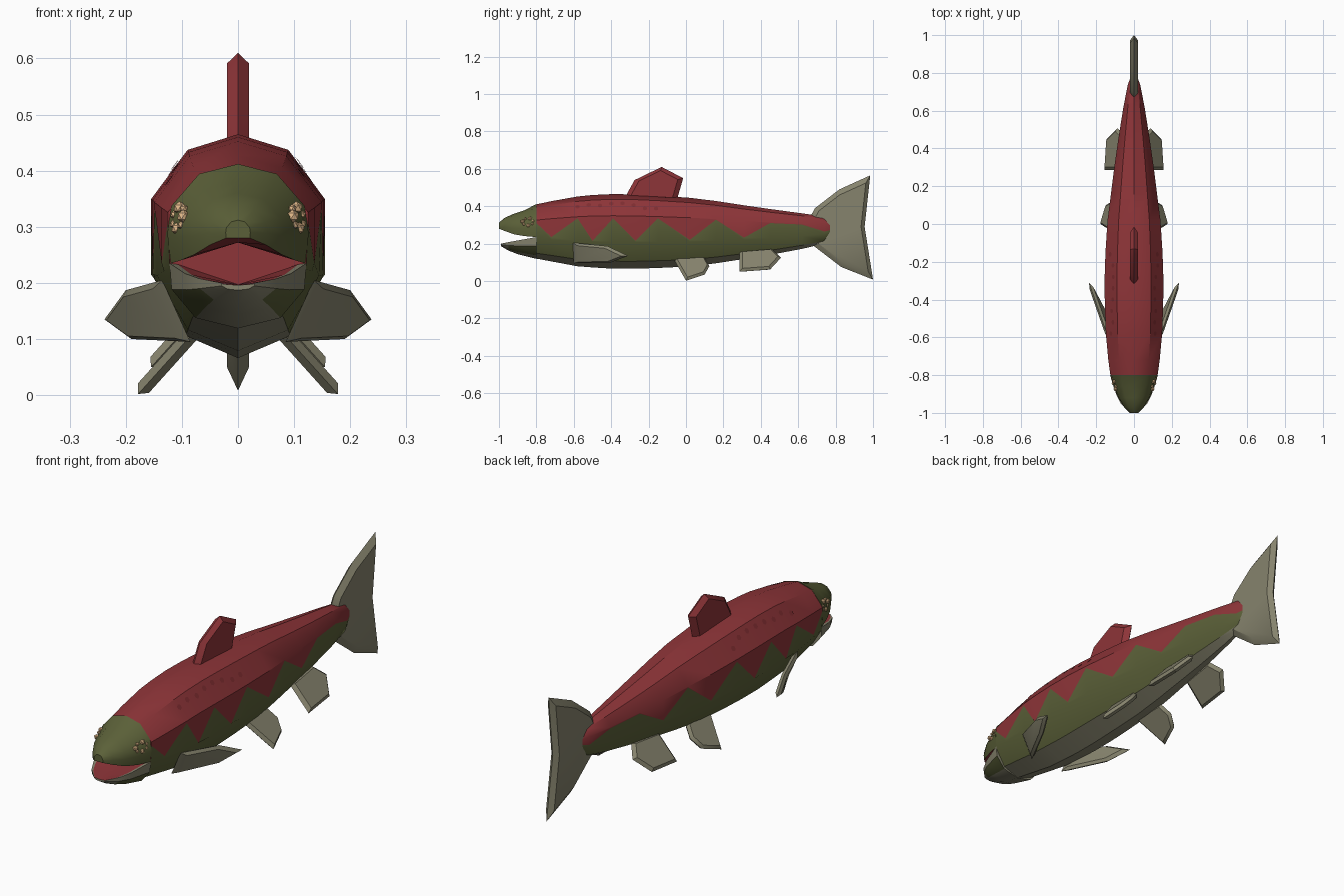
import bpy, bmesh, math, random
from mathutils import Vector
from mathutils.bvhtree import BVHTree

if "Cube" in bpy.data.objects:
    bpy.data.objects.remove(bpy.data.objects["Cube"])

random.seed(4)


def mat(name, rgb):
    m = bpy.data.materials.new(name)
    m.diffuse_color = (*rgb, 1)
    m.use_nodes = True
    m.node_tree.nodes["Principled BSDF"].inputs["Base Color"].default_value = m.diffuse_color
    return m


RED = mat("red_skin", (0.27, 0.035, 0.04))
DARK = mat("dark_red_spot", (0.21, 0.026, 0.03))
GREEN = mat("olive_green", (0.105, 0.118, 0.04))
GREY = mat("fin_grey", (0.24, 0.23, 0.155))
TAN = mat("eye_tan", (0.75, 0.48, 0.25))


def finish(bm, name, mats):
    bmesh.ops.recalc_face_normals(bm, faces=bm.faces)
    me = bpy.data.meshes.new(name)
    bm.to_mesh(me)
    bm.free()
    for m in mats:
        me.materials.append(m)
    ob = bpy.data.objects.new(name, me)
    bpy.context.collection.objects.link(ob)
    return ob


def loft(name, rings, mats, rule, cap=0):
    """rings: (y, half section top->bottom); rule(segment, station) -> material."""
    bm = bmesh.new()
    loops = []
    for y, half in rings:
        full = half + [(-x, z) for x, z in half[-2:0:-1]]
        loops.append([bm.verts.new((x, y, z)) for x, z in full])
    n, h = len(loops[0]), len(rings[0][1])
    for i in range(len(loops) - 1):
        for k in range(n):
            q = (k + 1) % n
            f = bm.faces.new((loops[i][k], loops[i][q], loops[i + 1][q], loops[i + 1][k]))
            f.material_index = rule(k if k < h - 1 else 2 * h - 3 - k, i)
    bm.faces.new(loops[0]).material_index = cap
    bm.faces.new(loops[-1]).material_index = cap
    return finish(bm, name, mats)


def fin(name, pts, t, m, inset=0.8, mirror=False):
    """Flat fin with bevelled rim: outline in the mid plane, inset copies each side."""
    pts = [Vector(p) for p in pts]
    c = sum(pts, Vector()) / len(pts)
    nrm = Vector()
    for a, b in zip(pts, pts[1:] + pts[:1]):
        nrm += (a - c).cross(b - c)
    nrm.normalize()
    for s, tag in ((1, "_right"), (-1, "_left")) if mirror else ((1, ""),):
        bm = bmesh.new()

        def add(ps):
            return [bm.verts.new((p.x * s, p.y, p.z)) for p in ps]
        rim = add(pts)
        for d in (t, -t):
            face = add([c + (p - c) * inset + nrm * d for p in pts])
            for k in range(len(pts)):
                q = (k + 1) % len(pts)
                bm.faces.new((rim[k], rim[q], face[q], face[k]))
            bm.faces.new(face)
        finish(bm, name + tag, [m])


# Body: y, half width, top, bottom, height of the zigzag colour line
stations = [
    (-.80, .125, .410, .120, .310), (-.72, .136, .427, .105, .235),
    (-.58, .149, .452, .079, .335), (-.50, .152, .460, .073, .215),
    (-.39, .155, .465, .066, .335), (-.27, .155, .463, .066, .215),
    (-.15, .151, .457, .070, .335), (.02, .140, .445, .078, .220),
    (.16, .122, .428, .095, .328), (.31, .103, .405, .118, .232),
    (.45, .083, .385, .140, .310), (.62, .056, .362, .172, .302),
    (.74, .032, .345, .200, .265), (.78, .016, .320, .235, .275)]
rings = []
for y, w, top, bot, zig in stations:
    h = top - bot
    rings.append((y, [(0, top), (.58 * w, bot + .93 * h), (w, bot + .71 * h), (w, zig),
                      (.97 * w, bot + .36 * h), (.6 * w, bot + .1 * h), (0, bot)]))
body = loft("body", rings, [RED, GREEN, GREY],
            lambda k, i: 0 if k < 3 else (1 if k < 5 else 2))

# Upper head with the mouth roof: y, half width, top, lip height
rings = []
for y, w, top, lip in [(-1.0, .022, .312, .280), (-.97, .052, .338, .268),
                       (-.92, .083, .360, .250), (-.86, .108, .380, .240),
                       (-.80, .126, .412, .235)]:
    h = top - lip
    rings.append((y, [(0, top), (.55 * w, lip + .9 * h), (.94 * w, lip + .58 * h),
                      (w, lip + .3 * h), (.95 * w, lip), (0, max(lip, .272))]))
loft("head", rings, [GREEN, RED], lambda k, i: 1 if k == 4 else 0)

# Lower jaw with the mouth floor: y, half width, lip height, bottom
rings = []
for y, w, lip, bot in [(-.99, .030, .200, .187), (-.95, .070, .208, .163),
                       (-.90, .095, .217, .144), (-.80, .122, .235, .119)]:
    h = lip - bot
    rings.append((y, [(0, min(lip - .004, .197)), (.88 * w, lip - .002), (w, lip),
                      (.97 * w, bot + .6 * h), (.62 * w, bot + .16 * h), (0, bot)]))
loft("lower_jaw", rings, [GREY, RED, GREEN],
     lambda k, i: 1 if k == 0 else (2 if k == 3 and i > 0 else 0))

# Fins
fin("dorsal_fin", [(0, -.33, .44), (0, -.275, .54), (0, -.13, .61),
                   (0, -.015, .55), (0, -.05, .43)], .02, RED)
fin("tail_fin", [(0, .66, .335), (0, .69, .39), (0, .82, .49), (0, .985, .565),
                 (0, .955, .29), (0, 1.0, .008), (0, .83, .075), (0, .68, .19)],
    .02, GREY, .85)
fin("pectoral_fin", [(.135, -.605, .205), (.2, -.42, .187), (.238, -.31, .135),
                     (.19, -.40, .10), (.085, -.6, .095)], .012, GREY, mirror=True)


def lower_fin(name, outline, x0, z0):
    # splayed outwards and down at about 45 degrees
    fin(name, [(x0 - .9 * (z - z0), y, z) for y, z in outline], .013, GREY, .85, True)


lower_fin("pelvic_fin", [(-.07, .125), (.0, .002), (.1, .035), (.125, .08), (.1, .125)],
          .178, .002)
lower_fin("rear_fin", [(.285, .155), (.285, .05), (.45, .062), (.508, .125), (.46, .17)],
          .155, .05)

# Eyes: broken rings of small faceted beads
for s, tag in ((1, "right"), (-1, "left")):
    bm = bmesh.new()
    for k in range(7):
        a = 2 * math.pi * k / 7 + .3
        dy, dz = .029 * math.cos(a), .019 * math.sin(a)
        r = .008 + .004 * (k % 2)
        new = bmesh.ops.create_icosphere(bm, subdivisions=1, radius=r)["verts"]
        x = .107 + .3 * dy - (.35 * dz if dz > 0 else 0)
        bmesh.ops.translate(bm, verts=new, vec=(s * x, -.845 + dy, .316 + dz))
    finish(bm, "eye_" + tag, [TAN])

# Faint spots: thin hexagonal plates lying on the back
tree = BVHTree.FromPolygons([v.co for v in body.data.vertices],
                            [p.vertices[:] for p in body.data.polygons])
for s, tag in ((1, "right"), (-1, "left")):
    bm = bmesh.new()
    for k in range(8):
        x, y = random.uniform(.105, .125), -.58 + .06 * k
        hit, n, _, _ = tree.ray_cast(Vector((s * x, y, 1)), Vector((0, 0, -1)))
        if hit is None:
            continue
        if n.z < 0:
            n = -n
        u = n.cross(Vector((0, 1, 0))).normalized()
        v = n.cross(u)
        ring = [hit + n * .003 + .013 * (u * math.cos(a) + v * math.sin(a))
                for a in [math.pi * j / 3 for j in range(6)]]
        f = bm.faces.new([bm.verts.new(p) for p in ring])
        f.normal_update()
        if f.normal.dot(n) < 0:
            f.normal_flip()
    me = bpy.data.meshes.new("back_spots_" + tag)
    bm.to_mesh(me)
    bm.free()
    me.materials.append(DARK)
    bpy.context.collection.objects.link(bpy.data.objects.new(me.name, me))

# Smooth shading with sharp fin rims
for ob in bpy.context.collection.objects:
    ob.select_set(True)
bpy.context.view_layer.objects.active = body
bpy.ops.object.shade_smooth_by_angle(angle=math.radians(35))
